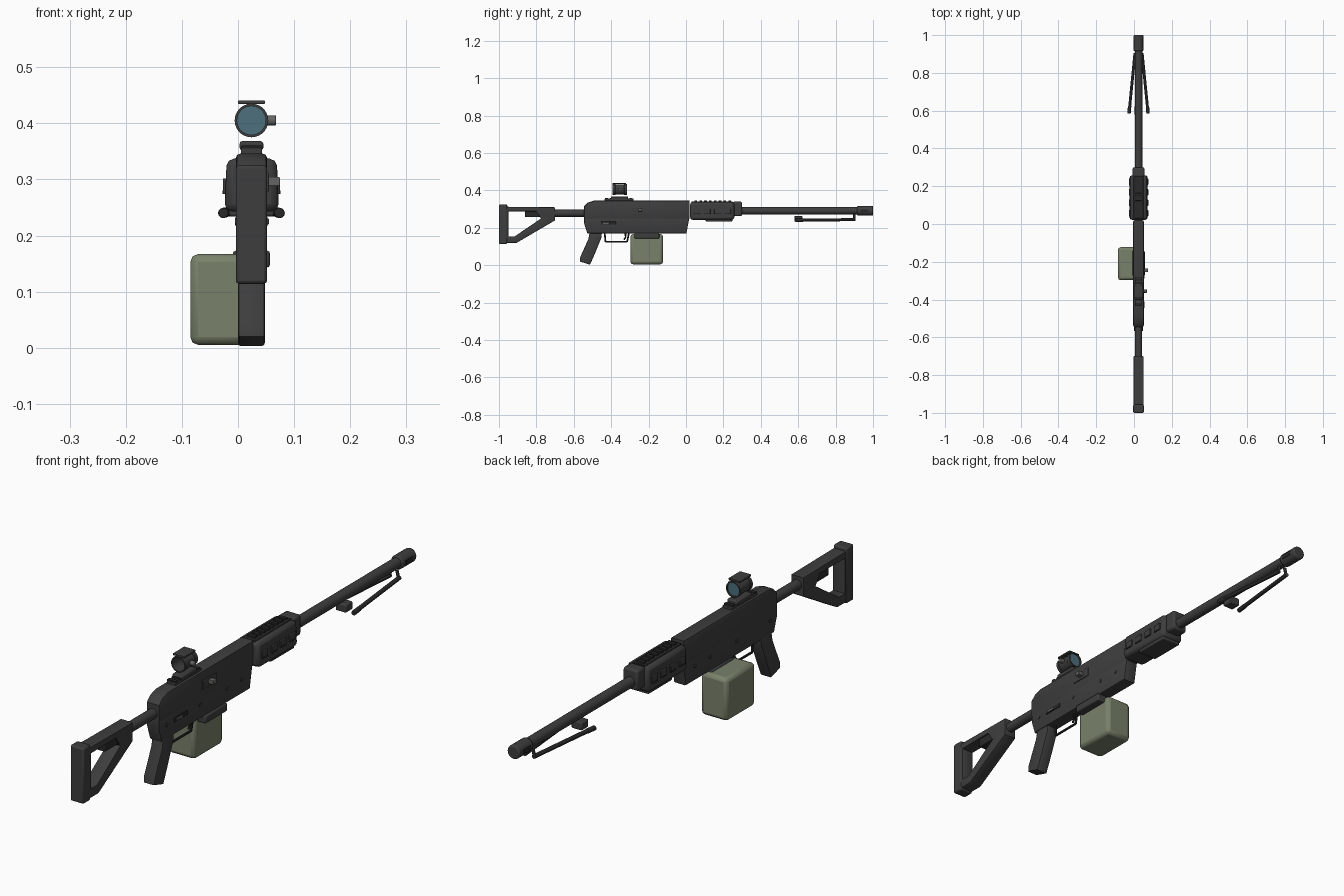
import bpy, bmesh, math
from mathutils import Matrix, Vector

if "Cube" in bpy.data.objects:
    bpy.data.objects.remove(bpy.data.objects["Cube"])

CX = 0.024  # centre plane of the body


def mat(name, r, g, b):
    m = bpy.data.materials.new(name)
    m.diffuse_color = (r, g, b, 1)
    m.use_nodes = True
    m.node_tree.nodes["Principled BSDF"].inputs["Base Color"].default_value = m.diffuse_color
    return m


DARK = mat("dark_grey", 0.048, 0.048, 0.048)
BLACK = mat("near_black", 0.022, 0.022, 0.022)
STEEL = mat("steel_grey", 0.13, 0.13, 0.125)
GREEN = mat("olive_green", 0.19, 0.22, 0.145)
LENS = mat("lens_blue", 0.075, 0.16, 0.20)


def finish(name, me, m):
    ob = bpy.data.objects.new(name, me)
    bpy.context.collection.objects.link(ob)
    me.materials.clear()
    me.materials.append(m)
    bpy.ops.object.select_all(action='DESELECT')
    ob.select_set(True)
    bpy.context.view_layer.objects.active = ob
    bpy.ops.object.shade_smooth_by_angle(angle=math.radians(35))
    return ob


def bevel(ob, width, segments=2):
    b = ob.modifiers.new("soft_edges", 'BEVEL')
    b.width, b.segments = width, segments
    b.limit_method = 'ANGLE'
    return ob


def box(name, x, y, z, m=DARK, bev=0.003, taper=1.0):
    """Box from (min, max) ranges; taper narrows the top in x."""
    bm = bmesh.new()
    bmesh.ops.create_cube(bm, size=1)
    for v in bm.verts:
        if v.co.z > 0:
            v.co.x *= taper
        v.co = Vector([(r[0] + r[1]) / 2 + c * (r[1] - r[0]) for r, c in zip((x, y, z), v.co)])
    me = bpy.data.meshes.new(name)
    bm.to_mesh(me)
    bm.free()
    ob = finish(name, me, m)
    return bevel(ob, bev) if bev else ob


def rod(name, p, q, r, m=DARK, sides=20, bev=0.0):
    """Cylinder between two points."""
    p, q = Vector(p), Vector(q)
    bm = bmesh.new()
    bmesh.ops.create_cone(bm, cap_ends=True, segments=sides, radius1=r, radius2=r, depth=(q - p).length)
    rot = (q - p).to_track_quat('Z', 'Y').to_matrix().to_4x4()
    bm.transform(Matrix.Translation((p + q) / 2) @ rot)
    me = bpy.data.meshes.new(name)
    bm.to_mesh(me)
    bm.free()
    ob = finish(name, me, m)
    return bevel(ob, bev) if bev else ob


def profile(name, loops, half, m=DARK, bev=0.005):
    """Side outline (y, z) with optional holes, extruded across x."""
    cu = bpy.data.curves.new(name, 'CURVE')
    cu.dimensions, cu.fill_mode = '2D', 'BOTH'
    cu.extrude, cu.bevel_depth, cu.offset, cu.bevel_resolution = half - bev, bev, -bev, 1
    for pts in loops:
        s = cu.splines.new('POLY')
        s.points.add(len(pts) - 1)
        for p, (y, z) in zip(s.points, pts):
            p.co = (y, z, 0, 1)
        s.use_cyclic_u = True
    tmp = bpy.data.objects.new("tmp", cu)
    bpy.context.collection.objects.link(tmp)
    me = bpy.data.meshes.new_from_object(tmp.evaluated_get(bpy.context.evaluated_depsgraph_get()))
    bpy.data.objects.remove(tmp)
    me.transform(Matrix(((0, 0, 1, CX), (1, 0, 0, 0), (0, 1, 0, 0), (0, 0, 0, 1))))
    bm = bmesh.new()
    bm.from_mesh(me)
    bmesh.ops.remove_doubles(bm, verts=bm.verts, dist=1e-5)
    bmesh.ops.recalc_face_normals(bm, faces=bm.faces)
    bm.to_mesh(me)
    bm.free()
    return finish(name, me, m)


# Skeleton stock, butt pad, cheek block and tube
profile("stock_frame", [
    [(-0.975, 0.313), (-0.975, 0.12), (-0.905, 0.12), (-0.70, 0.24), (-0.70, 0.31)],
    [(-0.95, 0.288), (-0.95, 0.155), (-0.915, 0.155), (-0.775, 0.25), (-0.80, 0.288)]], 0.026, bev=0.003)
box("butt_pad", (-0.004, 0.052), (-1.0, -0.955), (0.114, 0.325), bev=0.006)
box("cheek_block", (CX - 0.02, CX + 0.02), (-0.86, -0.74), (0.257, 0.305), BLACK)
rod("stock_tube", (CX, -0.74, 0.278), (CX, -0.53, 0.278), 0.019)

# Receiver
profile("upper_receiver", [[(-0.545, 0.248), (-0.545, 0.315), (-0.525, 0.335), (-0.49, 0.346),
                            (0.02, 0.346), (0.02, 0.248)]], 0.028, bev=0.008)
profile("lower_receiver", [[(-0.545, 0.255), (-0.545, 0.225), (-0.527, 0.17), (0.002, 0.17),
                            (0.018, 0.255)]], 0.026)
for i, (y, z) in enumerate([(-0.5, 0.225), (-0.3, 0.225), (-0.14, 0.225), (-0.05, 0.225)]):
    rod(f"receiver_pin_{i}", (CX - 0.029, y, z), (CX + 0.029, y, z), 0.007, sides=12)
box("selector_slot", (0.049, 0.053), (-0.455, -0.375), (0.217, 0.233), BLACK, 0.001)
box("selector_lever", (0.05, 0.055), (-0.445, -0.41), (0.22, 0.23), STEEL, 0.001)
box("bolt_plate", (0.05, 0.055), (-0.29, -0.205), (0.278, 0.312), DARK, 0.002)
box("bolt_handle", (0.052, 0.075), (-0.255, -0.235), (0.288, 0.304), STEEL, 0.002)

# Pistol grip
profile("pistol_grip", [[(-0.515, 0.175), (-0.45, 0.172), (-0.452, 0.148), (-0.49, 0.055),
                         (-0.513, 0.003), (-0.568, 0.02), (-0.565, 0.045), (-0.522, 0.14)]], 0.024)

# Trigger and guard
guard = [(-0.435, 0.172), (-0.43, 0.125), (-0.315, 0.125), (-0.305, 0.172)]
for i in range(3):
    rod(f"trigger_guard_{i}", (CX, *guard[i]), (CX, *guard[i + 1]), 0.0045, BLACK, 8)
rod("trigger_top", (CX, -0.325, 0.175), (CX, -0.322, 0.152), 0.005, BLACK, 8)
rod("trigger_tip", (CX, -0.322, 0.152), (CX, -0.332, 0.136), 0.004, BLACK, 8)

# Ammunition box and feed block
box("ammo_box", (-0.085, 0.025), (-0.297, -0.123), (0.005, 0.167), GREEN, 0.014)
box("feed_block", (CX - 0.033, CX + 0.033), (-0.275, -0.143), (0.143, 0.173), bev=0.005)

# Handguard with vents, top rail and bottom lip
hg = box("handguard", (-0.024, 0.073), (0.022, 0.258), (0.243, 0.337), bev=0.013, taper=0.92)
box("handguard_lip", (CX - 0.04, CX + 0.04), (0.105, 0.248), (0.234, 0.25), bev=0.004)
box("handguard_top", (CX - 0.026, CX + 0.026), (0.03, 0.25), (0.33, 0.341), BLACK, 0.002)
for i in range(8):
    y = 0.045 + i * 0.026
    box(f"rail_tooth_{i}", (CX - 0.016, CX + 0.016), (y, y + 0.014), (0.338, 0.347), BLACK, 0.001)
for s in (-1, 1):
    for i in range(4):
        y = 0.04 + i * 0.055
        a, b = sorted((CX + s * 0.044, CX + s * 0.051))
        box(f"handguard_vent_{i}", (a, b), (y, y + 0.035), (0.274, 0.302), DARK, 0.002)
        a, b = sorted((CX + s * 0.044, CX + s * 0.0515))
        box(f"vent_slot_{i}", (a, b), (y + 0.003, y + 0.032), (0.274, 0.28), BLACK, 0)

# Barrel, collar and muzzle brake
box("barrel_collar", (CX - 0.031, CX + 0.031), (0.25, 0.3), (0.262, 0.34), bev=0.008)
rod("barrel", (CX, 0.28, 0.291), (CX, 0.93, 0.291), 0.020)
rod("muzzle_brake", (CX, 0.915, 0.291), (CX, 1.0, 0.291), 0.026, DARK, 16, 0.005)
for s in (-1, 1):
    a, b = sorted((CX + s * 0.022, CX + s * 0.027))
    box("muzzle_port", (a, b), (0.932, 0.975), (0.283, 0.299), BLACK, 0)

# Folded bipod
box("bipod_clamp", (CX - 0.022, CX + 0.022), (0.58, 0.622), (0.234, 0.264), bev=0.004)
for s in (-1, 1):
    rod("bipod_leg", (CX + s * 0.019, 0.905, 0.244), (CX + s * 0.049, 0.60, 0.241), 0.008, DARK, 10)
    rod("bipod_foot", (CX + s * 0.047, 0.625, 0.241), (CX + s * 0.0505, 0.585, 0.240), 0.0095, BLACK, 10, 0.002)
    rod("bipod_hinge", (CX + s * 0.012, 0.90, 0.272), (CX + s * 0.019, 0.90, 0.244), 0.006, DARK, 8)

# Sight mount
box("sight_rail", (CX - 0.019, CX + 0.019), (-0.435, -0.28), (0.34, 0.356), bev=0.002)
for i in range(6):
    y = -0.432 + i * 0.026
    box(f"sight_rail_tooth_{i}", (CX - 0.019, CX + 0.019), (y, y + 0.014), (0.352, 0.36), BLACK, 0.001)
box("sight_base", (CX - 0.021, CX + 0.021), (-0.4, -0.31), (0.352, 0.368), bev=0.004)

# Hollow sight tube, lens, knob and cap
bm = bmesh.new()
ring = [(-0.392, 0.030), (-0.38, 0.030), (-0.378, 0.028), (-0.332, 0.028), (-0.33, 0.030),
        (-0.316, 0.030), (-0.316, 0.0255), (-0.392, 0.0255)]
vs = [bm.verts.new((CX, y, 0.405 + r)) for y, r in ring]
es = [bm.edges.new((vs[i], vs[(i + 1) % len(vs)])) for i in range(len(vs))]
bmesh.ops.spin(bm, geom=vs + es, cent=(CX, 0, 0.405), axis=(0, 1, 0), angle=math.tau, steps=28)
bmesh.ops.remove_doubles(bm, verts=bm.verts, dist=1e-5)
bmesh.ops.recalc_face_normals(bm, faces=bm.faces)
me = bpy.data.meshes.new("sight_tube")
bm.to_mesh(me)
bm.free()
finish("sight_tube", me, DARK)
rod("sight_lens", (CX, -0.326, 0.405), (CX, -0.321, 0.405), 0.026, LENS, 28)
rod("sight_knob", (CX + 0.027, -0.355, 0.405), (CX + 0.044, -0.355, 0.405), 0.009, STEEL, 12, 0.002)
box("sight_cap", (CX - 0.024, CX + 0.024), (-0.392, -0.322), (0.434, 0.441), bev=0.002)
